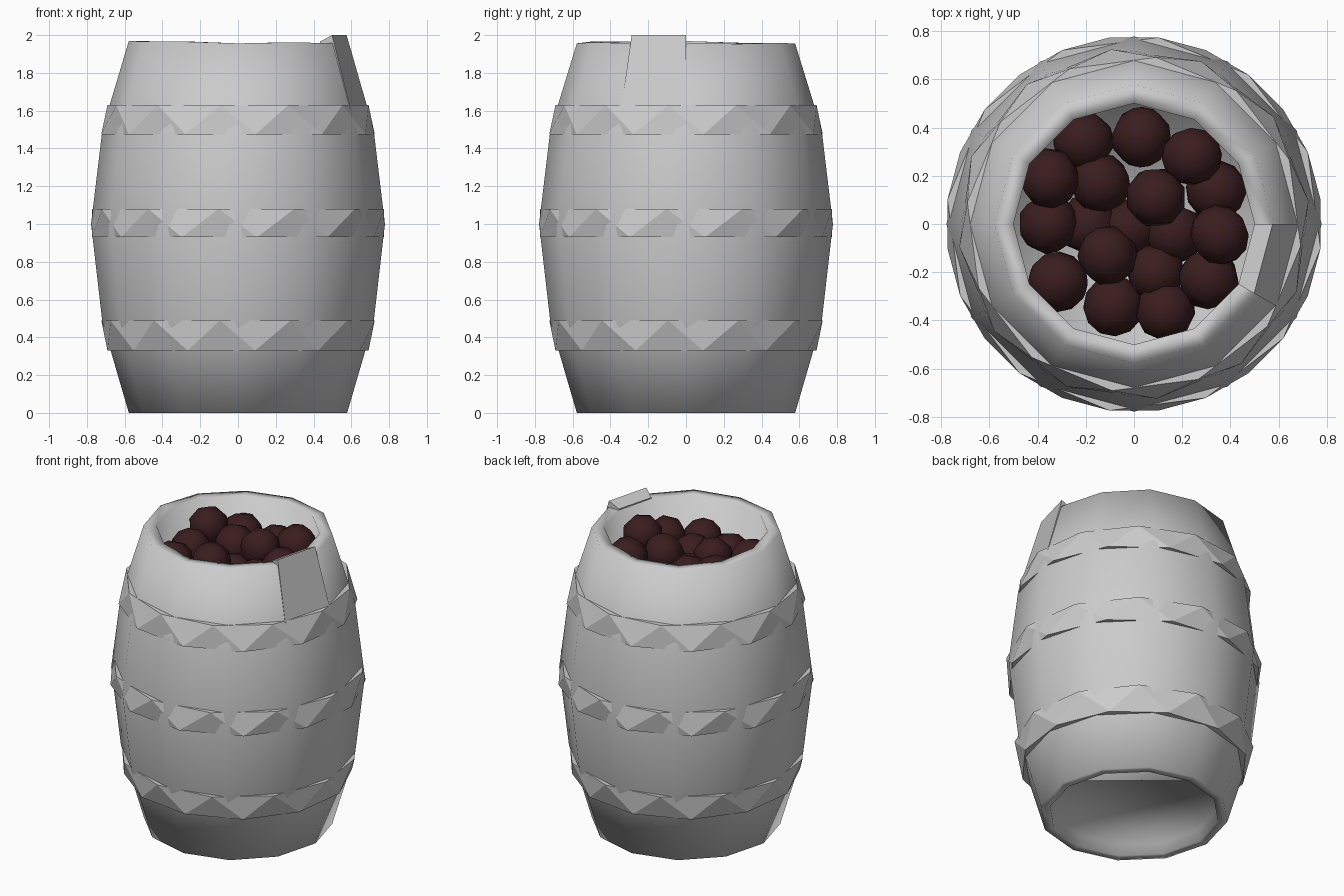
import bpy, math, random

if "Cube" in bpy.data.objects:
    bpy.data.objects.remove(bpy.data.objects["Cube"])

random.seed(4)
SIDES = 12

def material(name, rgb):
    m = bpy.data.materials.new(name)
    m.diffuse_color = (*rgb, 1)
    m.use_nodes = True
    m.node_tree.nodes["Principled BSDF"].inputs["Base Color"].default_value = m.diffuse_color
    return m

GREY = material("pale grey", (0.6, 0.6, 0.6))
BROWN = material("dark red brown", (0.042, 0.012, 0.013))

def make(name, verts, faces, mat, smooth=False):
    me = bpy.data.meshes.new(name)
    me.from_pydata(verts, [], faces)
    me.materials.append(mat)
    ob = bpy.data.objects.new(name, me)
    bpy.context.collection.objects.link(ob)
    bpy.ops.object.select_all(action='DESELECT')
    ob.select_set(True)
    bpy.context.view_layer.objects.active = ob
    bpy.ops.object.mode_set(mode='EDIT')
    bpy.ops.mesh.select_all(action='SELECT')
    bpy.ops.mesh.normals_make_consistent(inside=False)
    bpy.ops.object.mode_set(mode='OBJECT')
    if smooth:
        bpy.ops.object.shade_smooth()
    return ob

def polar(r, deg, z):
    a = math.radians(deg)
    return (r * math.cos(a), r * math.sin(a), z)

# Barrel: recessed bottom, bulging side, rim and recessed top, swept round
profile = [(.51, .07), (.52, 0), (.578, 0), (.718, .48), (.778, 1.0), (.718, 1.5),
           (.578, 1.952), (.5, 1.952), (.51, 1.62)]
n = len(profile)
verts, faces = [], []
for i in range(SIDES):
    lift = random.uniform(0, .018)
    for r, z in profile:
        verts.append(polar(r, i * 360 / SIDES, z + (lift if z > 1.9 else 0)))
for i in range(SIDES):
    j = (i + 1) % SIDES
    for k in range(n - 1):
        faces.append((i * n + k, j * n + k, j * n + k + 1, i * n + k + 1))
faces += [[i * n for i in range(SIDES)], [i * n + n - 1 for i in range(SIDES)]]
make("barrel_wall", verts, faces, GREY, True)

# Raised stave on one side of the rim
stave = [(.69, 1.6), (.575, 2.0), (.5, 1.965), (.6, 1.6)]
verts = [polar(r, a, z) for a in (-30, 0) for r, z in stave]
faces = [(0, 1, 2, 3), (4, 5, 6, 7)] + [(k, (k + 1) % 4, 4 + (k + 1) % 4, 4 + k) for k in range(4)]
make("raised_stave", verts, faces, GREY)

# Hoops: zigzag bands whose upper ring is turned half a step
def hoop(name, z0, r0, z1, r1):
    rings = [(r0, 7.5, z0), (r1, 22.5, z1), (r1 - .07, 22.5, z1), (r0 - .07, 7.5, z0)]
    verts = [polar(r, a + i * 360 / SIDES, z) for r, a, z in rings for i in range(SIDES)]
    N, faces = SIDES, []
    for i in range(N):
        j = (i + 1) % N
        faces += [(i, j, N + i), (j, N + j, N + i),
                  (N + i, N + j, 2 * N + j, 2 * N + i),
                  (3 * N + i, 3 * N + j, 2 * N + i), (3 * N + j, 2 * N + j, 2 * N + i),
                  (i, j, 3 * N + j, 3 * N + i)]
    make(name, verts, faces, GREY)

hoop("lower_hoop", .33, .697, .49, .73)
hoop("middle_hoop", .93, .78, 1.08, .78)
hoop("upper_hoop", 1.475, .73, 1.63, .697)

# Pile of round fruit
fruit = [(-.21, .345, 1.755), (.03, .36, 1.73), (.24, .28, 1.82), (.34, .14, 1.71),
         (-.35, .19, 1.82), (-.14, .17, 1.76), (.09, .11, 1.82), (-.355, 0, 1.74),
         (-.19, 0, 1.68), (-.02, -.02, 1.67), (.17, -.04, 1.69), (.355, -.045, 1.82),
         (-.11, -.13, 1.76), (.09, -.2, 1.7), (.31, -.23, 1.75), (-.315, -.24, 1.76),
         (-.085, -.34, 1.7), (.13, -.36, 1.73)]
for i, p in enumerate(fruit):
    bpy.ops.mesh.primitive_uv_sphere_add(
        segments=8, ring_count=6, radius=.126, location=p,
        rotation=[random.uniform(0, 6.28) for _ in range(3)])
    ob = bpy.context.object
    ob.name = f"fruit_{i + 1}"
    ob.data.materials.append(BROWN)
    bpy.ops.object.shade_smooth()
